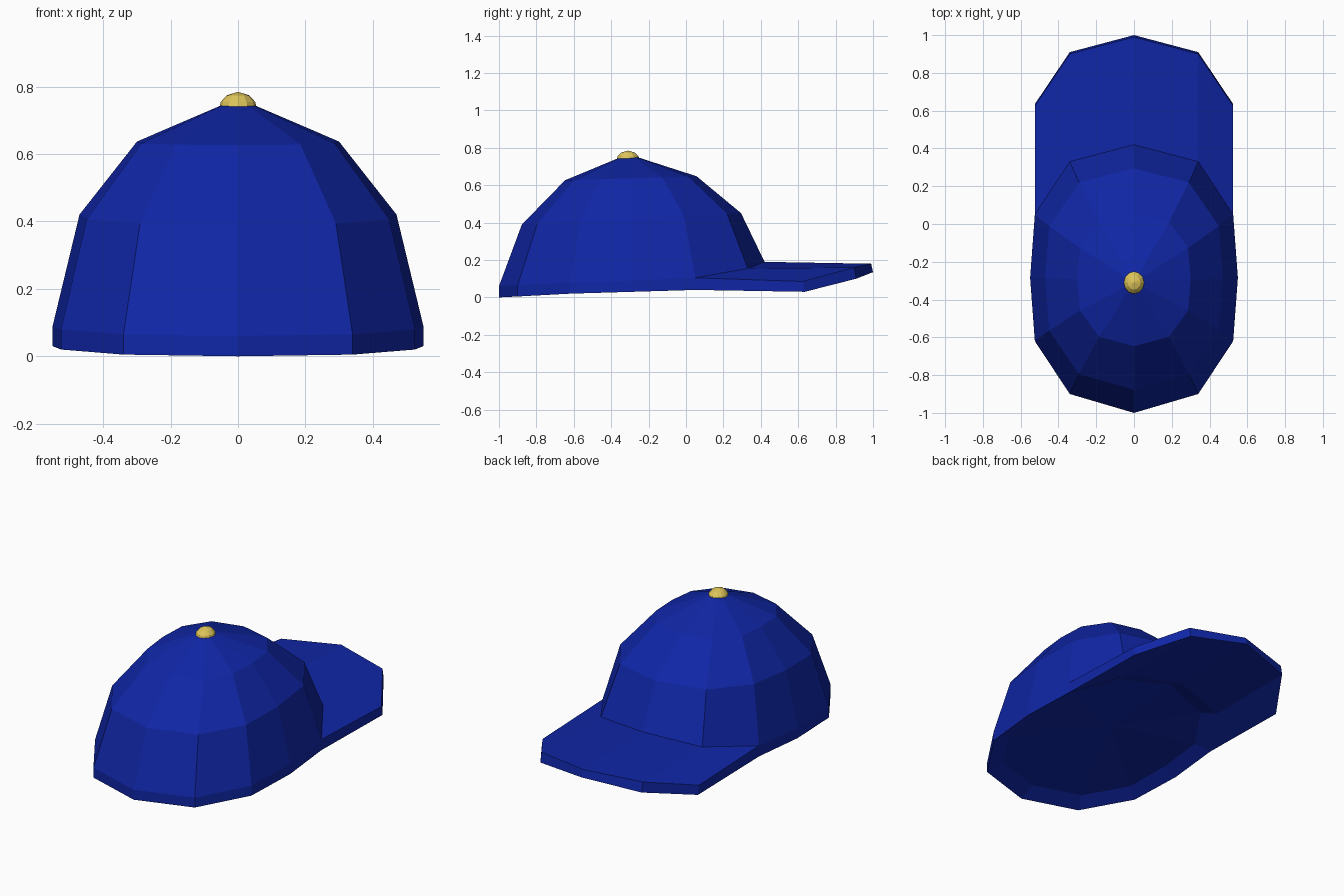
import bpy, bmesh, math

if "Cube" in bpy.data.objects:
    bpy.data.objects.remove(bpy.data.objects["Cube"])


def material(name, rgb):
    m = bpy.data.materials.new(name)
    m.diffuse_color = (*rgb, 1)
    m.use_nodes = True
    m.node_tree.nodes["Principled BSDF"].inputs["Base Color"].default_value = m.diffuse_color
    return m


BLUE = material("royal blue", (0.005, 0.019, 0.38))
GOLD = material("soft gold", (0.73, 0.56, 0.105))


def finish(bm, name, mat):
    bmesh.ops.remove_doubles(bm, verts=bm.verts, dist=0.0005)
    bmesh.ops.recalc_face_normals(bm, faces=bm.faces)
    mesh = bpy.data.meshes.new(name)
    bm.to_mesh(mesh)
    bm.free()
    mesh.materials.append(mat)
    ob = bpy.data.objects.new(name, mesh)
    bpy.context.collection.objects.link(ob)
    return ob


def bridge(bm, a, b):
    n = len(a)
    for i in range(n):
        j = (i + 1) % n
        bm.faces.new((a[i], a[j], b[j], b[i]))


def fan(bm, ring, tip):
    v = bm.verts.new(tip)
    for i in range(len(ring)):
        bm.faces.new((ring[i], ring[(i + 1) % len(ring)], v))


# Half outline of the crown, back to front: x, y, rim z, band top z
HALF = [(0, -1.0, 0, .06), (.34, -.90, .005, .065), (.525, -.62, .02, .08),
        (.55, -.285, .03, .09), (.525, .05, .04, .105), (.34, .33, .097, .155),
        (0, .42, .135, .19)]
OUTLINE = HALF + [(-x, y, a, b) for x, y, a, b in HALF[-2:0:-1]]
CY = -0.30


def crown_ring(bm, sx, sy, z_of):
    return [bm.verts.new((x * sx, CY + (y - CY) * sy, z_of(y, lo, hi)))
            for x, y, lo, hi in OUTLINE]


# Crown: rim band, two tilted dome rings, apex, and a shallow recessed underside
bm = bmesh.new()
rings = [
    crown_ring(bm, .86, .86, lambda y, lo, hi: max(lo + .03, .085 + .04 * y)),
    crown_ring(bm, 1, 1, lambda y, lo, hi: lo),
    crown_ring(bm, 1, 1, lambda y, lo, hi: hi),
    crown_ring(bm, .855, .825, lambda y, lo, hi: .42 + .043 * (y - CY)),
    crown_ring(bm, .545, .495, lambda y, lo, hi: .637 + .015 * (y - CY)),
]
for a, b in zip(rings, rings[1:]):
    bridge(bm, a, b)
fan(bm, rings[-1], (0, -.31, .766))
fan(bm, rings[0], (0, -.2, .125))
finish(bm, "crown", BLUE)

# Brim: arched slab in four strips; front edge y, bottom z, top z per column
FRONT = {.525: (.635, .03, .085), .34: (.91, .10, .16), 0: (1.0, .135, .18)}
bm = bmesh.new()
columns = []
for x in (-.525, -.34, 0, .34, .525):
    _, by, blo, bhi = next(p for p in HALF[4:] if p[0] == abs(x))
    fy, flo, fhi = FRONT[abs(x)]
    columns.append([bm.verts.new(c) for c in (
        (x, by, blo), (x, fy, flo), (x, fy - .01, fhi), (x, by, bhi))])
for a, b in zip(columns, columns[1:]):
    for i in range(3):                      # open where it meets the crown
        bm.faces.new((a[i], a[i + 1], b[i + 1], b[i]))
for c in (columns[0], columns[-1]):
    bm.faces.new(c)
finish(bm, "brim", BLUE)

# Button on top: low faceted dome
bm = bmesh.new()
prev = None
for r, z in ((.055, .738), (.051, .755), (.034, .774)):
    ring = [bm.verts.new((r * math.cos(k * math.pi / 6),
                          -.31 + 1.1 * r * math.sin(k * math.pi / 6), z))
            for k in range(12)]
    if prev:
        bridge(bm, prev, ring)
    else:
        bm.faces.new(ring)
    prev = ring
fan(bm, prev, (0, -.31, .785))
finish(bm, "top_button", GOLD)
